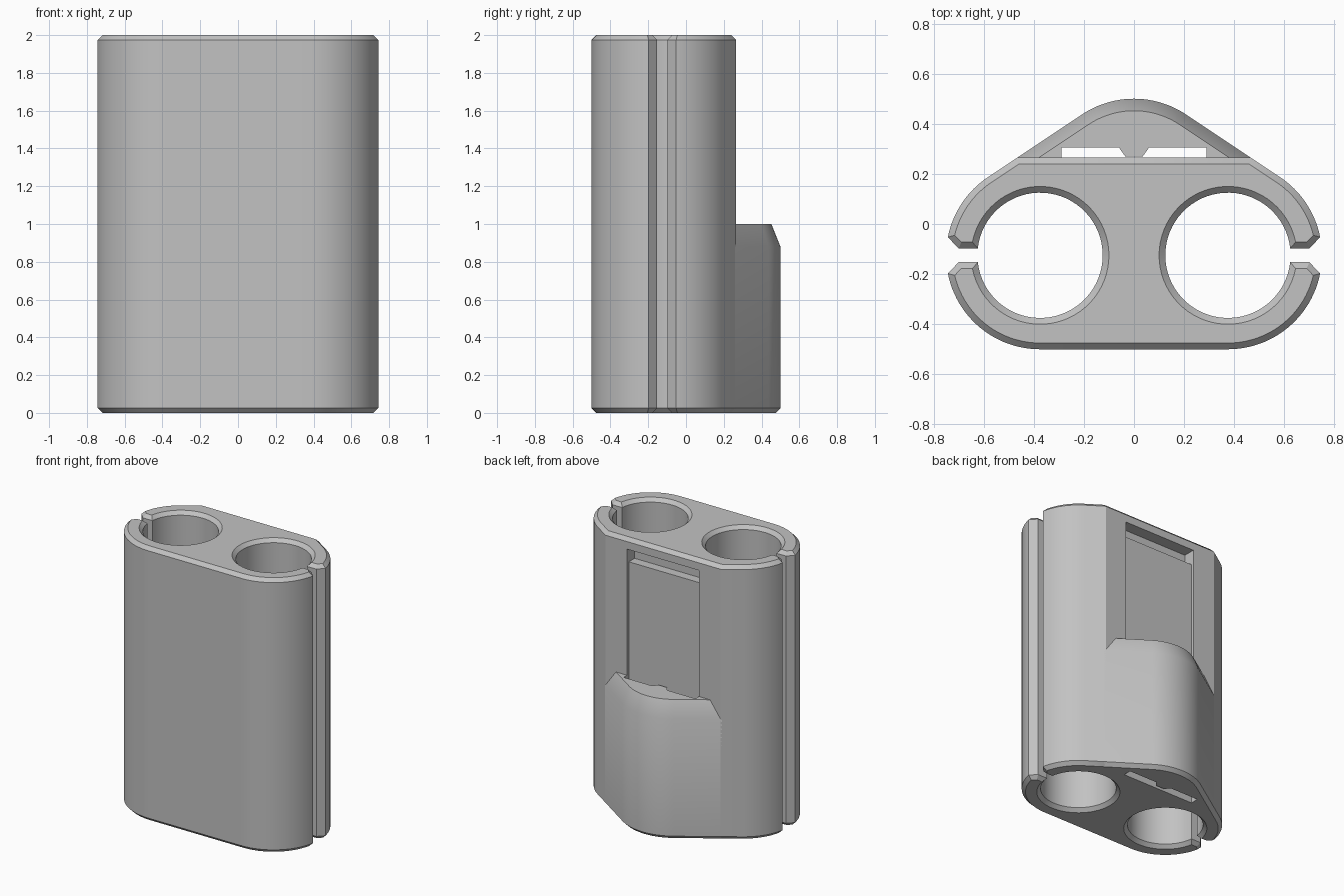
import bpy, bmesh
from math import sin, cos, asin, atan2, degrees, radians
from mathutils import Vector

if "Cube" in bpy.data.objects:
    bpy.data.objects.remove(bpy.data.objects["Cube"])

grey = bpy.data.materials.new("plain_grey")
grey.use_nodes = True
colour = (0.54, 0.54, 0.54, 1)
grey.diffuse_color = colour
grey.node_tree.nodes["Principled BSDF"].inputs["Base Color"].default_value = colour

R, HOLE, CX, CY = 0.375, 0.25, 0.375, -0.125   # outer and bore radii, bore centre
BACK, BEVEL = 0.265, 0.025                     # flat back face, edge chamfer
SLIT, FLARE = 0.0275, 0.045                    # half slit width, slit mouth chamfer
TANGENT = degrees(atan2(3, 2))                 # where the sloped sides leave the arcs


def arc(cx, cy, r, start, end, count):
    angles = [radians(start + (end - start) * i / count) for i in range(count + 1)]
    return [Vector((cx + r * cos(a), cy + r * sin(a))) for a in angles]


def inset(points, d):
    """Move a clockwise outline inwards by d with mitred corners."""
    result = []
    for i, p in enumerate(points):
        u = (p - points[i - 1]).normalized()
        v = (points[(i + 1) % len(points)] - p).normalized()
        n1, n2 = Vector((u.y, -u.x)), Vector((v.y, -v.x))
        result.append(p + (n1 + n2) * d / (1 + n1.dot(n2)))
    return result


def loft(name, levels):
    """Skin a stack of (z, outline) sections and cap both ends."""
    bm = bmesh.new()
    rings = [[bm.verts.new((p[0], p[1], z)) for p in outline] for z, outline in levels]
    for low, high in zip(rings, rings[1:]):
        for i in range(len(low)):
            bm.faces.new((low[i - 1], low[i], high[i], high[i - 1]))
    bm.faces.new(rings[0])
    bm.faces.new(rings[-1])
    bmesh.ops.recalc_face_normals(bm, faces=bm.faces)
    mesh = bpy.data.meshes.new(name)
    bm.to_mesh(mesh)
    bm.free()
    mesh.materials.append(grey)
    obj = bpy.data.objects.new(name, mesh)
    bpy.context.collection.objects.link(obj)
    return obj


def mirrored(points):
    return [Vector((-p.x, p.y)) for p in reversed(points)]


# Twin tube body: outer wall, slit mouth and bore form one outline per side
mouth = degrees(asin((SLIT + FLARE) / R))
lip = degrees(asin(SLIT / HOLE))
lip_x = 0.7
side_line = lambda y: CX + R * cos(radians(TANGENT)) + (CY + R * sin(radians(TANGENT)) - y) * 1.5
right = [Vector((side_line(BACK), BACK))]
right += arc(CX, CY, R, TANGENT, mouth, 16)
right += [Vector((lip_x, CY + SLIT))]
right += arc(CX, CY, HOLE, lip, 360 - lip, 64)
right += [Vector((lip_x, CY - SLIT))]
right += arc(CX, CY, R, -mouth, -90, 24)
outline = right + mirrored(right)
small = inset(outline, BEVEL)
body = loft("twin_tube_body", [(0, small), (BEVEL, outline), (2 - BEVEL, outline), (2, small)])

# Rounded pocket on the lower back, its inner edge buried in the body
edge = [Vector((side_line(y), y)) for y in (0.26, 0.225)]
pocket_path = mirrored(edge) + arc(0, -CY, R, 180 - TANGENT, TANGENT, 24) + edge


def pocket_ring(d):
    ring = inset(pocket_path, d)
    ring[0], ring[-1] = Vector((-0.4, 0.2)), Vector((0.4, 0.2))
    return ring


pocket = loft("back_pocket", [(0, pocket_ring(BEVEL)), (BEVEL, pocket_ring(0)),
                              (0.88, pocket_ring(0)), (1, pocket_ring(0.048))])

# Clip slot with a central rib, and the deeper catch above it
W, PANEL, WALL = 0.29, 0.245, 0.305
half_slot = [Vector(p) for p in ((0.035, 0.27), (0.06, WALL), (W, WALL), (W, PANEL))]
slot = half_slot + mirrored(half_slot)
catch = [(-W, 0.178), (-W, 0.4), (W, 0.4), (W, 0.178)]
cutters = [loft("slot_cutter", [(-0.1, slot), (1.85, slot)]),
           loft("catch_cutter", [(1.82, catch), (1.92, catch)])]

for part, tools in ((body, cutters), (pocket, cutters[:1])):
    bpy.ops.object.select_all(action="DESELECT")
    part.select_set(True)
    bpy.context.view_layer.objects.active = part
    for tool in tools:
        cut = part.modifiers.new("cut", "BOOLEAN")
        cut.operation, cut.solver, cut.object = "DIFFERENCE", "EXACT", tool
        bpy.ops.object.modifier_apply(modifier=cut.name)
    bpy.ops.object.shade_smooth_by_angle(angle=radians(30))

for tool in cutters:
    bpy.data.objects.remove(tool)
